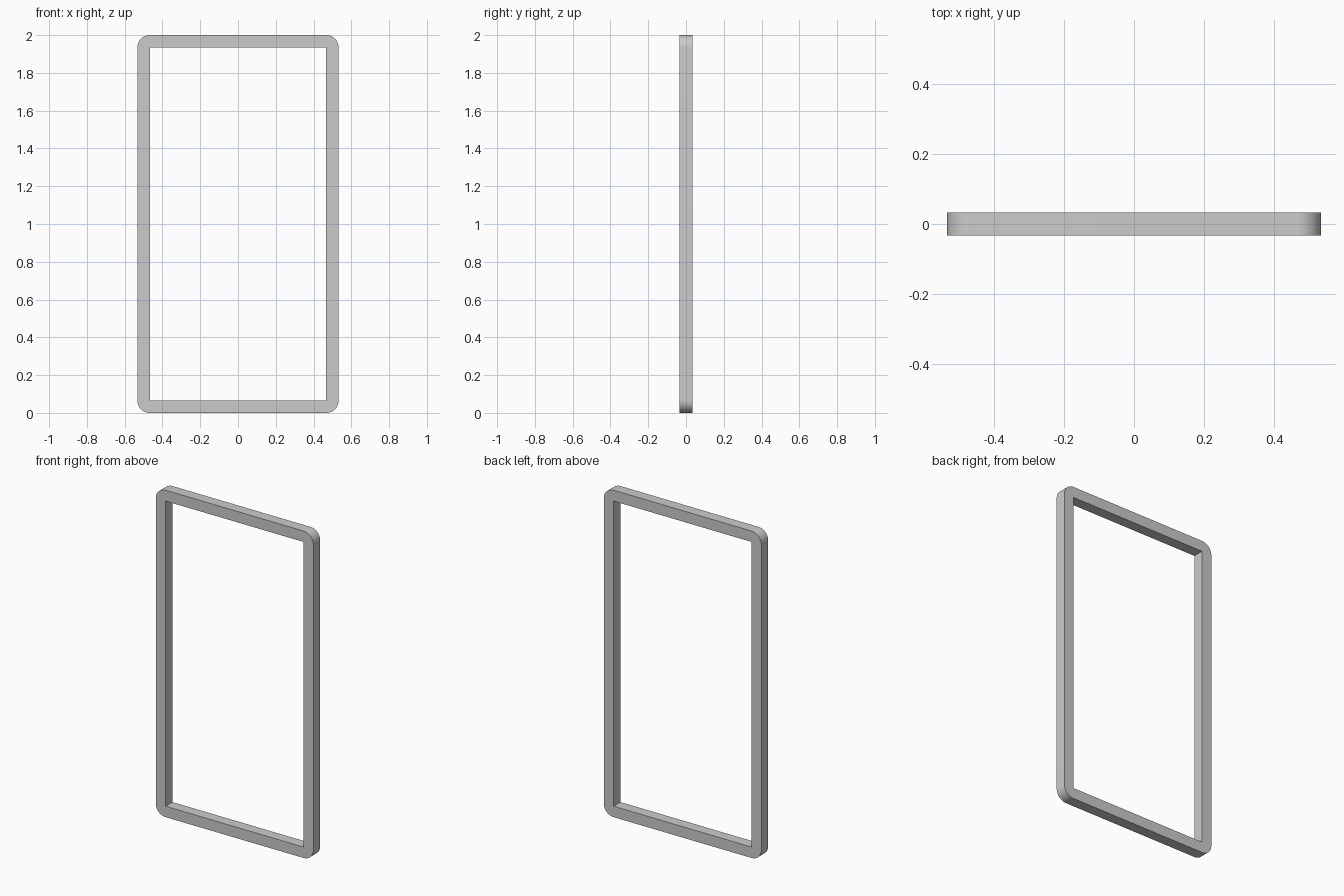
import bpy, bmesh
from math import sin, cos, pi, radians

if "Cube" in bpy.data.objects:
    bpy.data.objects.remove(bpy.data.objects["Cube"])

T = 1 / 15            # bar width, also depth and outer corner radius
HX = 8 / 15 - T       # inner half width
Z0, Z1 = T, 2 - T     # inner opening bottom and top
SEG = 16              # segments per rounded corner

bm = bmesh.new()
corners = [(HX, Z1), (-HX, Z1), (-HX, Z0), (HX, Z0)]


def layer(y):
    """Square inner corners, each with an arc of outer points around it."""
    inner, arcs = [], []
    for i, (x, z) in enumerate(corners):
        inner.append(bm.verts.new((x, y, z)))
        angles = [(i + k / SEG) * pi / 2 for k in range(SEG + 1)]
        arcs.append([bm.verts.new((x + T * cos(a), y, z + T * sin(a))) for a in angles])
    return inner, arcs


front, back = layer(-T / 2), layer(T / 2)

# Front and back faces: corner fans and straight bars
for inner, arcs in (front, back):
    for i in range(4):
        j = (i + 1) % 4
        for a, b in zip(arcs[i], arcs[i][1:]):
            bm.faces.new((inner[i], a, b))
        bm.faces.new((inner[i], arcs[i][-1], arcs[j][0], inner[j]))

# Inner and outer walls
outer_front = [v for arc in front[1] for v in arc]
outer_back = [v for arc in back[1] for v in arc]
for f, b in ((front[0], back[0]), (outer_front, outer_back)):
    for i in range(len(f)):
        j = (i + 1) % len(f)
        bm.faces.new((f[i], f[j], b[j], b[i]))

bmesh.ops.recalc_face_normals(bm, faces=bm.faces)
mesh = bpy.data.meshes.new("rectangular_frame")
bm.to_mesh(mesh)
bm.free()
frame = bpy.data.objects.new("rectangular_frame", mesh)
bpy.context.collection.objects.link(frame)

# Smooth rounded corners, sharp edges elsewhere
bpy.context.view_layer.objects.active = frame
frame.select_set(True)
bpy.ops.object.shade_smooth_by_angle(angle=radians(30))
